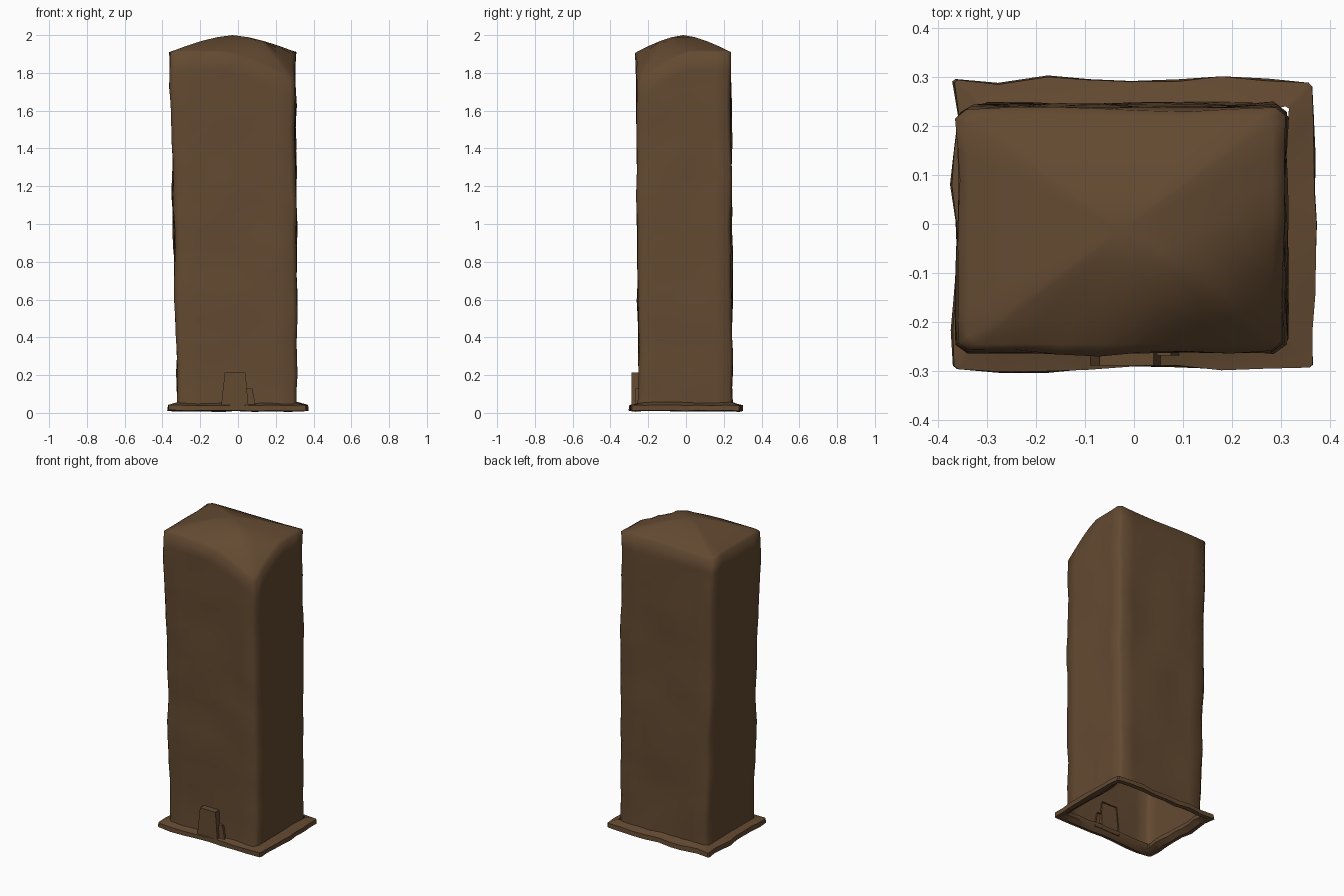
import bpy, bmesh
from mathutils import Vector, noise

old = bpy.data.objects.get("Cube")
if old:
    bpy.data.objects.remove(old)

brown = bpy.data.materials.new("earth_brown")
brown.use_nodes = True
colour = (0.125, 0.068, 0.031, 1)
brown.diffuse_color = colour
bsdf = brown.node_tree.nodes["Principled BSDF"]
bsdf.inputs["Base Color"].default_value = colour
bsdf.inputs["Roughness"].default_value = 0.9


def perimeter(n, reach):
    """Unit square outline, counter-clockwise, with slightly cut corners."""
    steps = [reach * (2 * i / (n - 1) - 1) for i in range(n)]
    return ([(s, -1) for s in steps] + [(1, s) for s in steps]
            + [(-s, 1) for s in steps] + [(-1, -s) for s in steps])


def wobble(p, scale, amount, vertical=0.3):
    d = noise.noise_vector(p * scale) * amount
    return p + Vector((d.x, d.y, d.z * vertical))


def loft(name, rings, angle, cap=None, closed=False):
    bm = bmesh.new()
    loops = [[bm.verts.new(p) for p in ring] for ring in rings]
    pairs = list(zip(loops, loops[1:]))
    if closed:
        pairs.append((loops[-1], loops[0]))
    for a, b in pairs:
        for i in range(len(a)):
            j = (i + 1) % len(a)
            bm.faces.new((a[i], a[j], b[j], b[i]))
    if cap:
        tip = bm.verts.new(cap)
        last = loops[-1]
        for i in range(len(last)):
            bm.faces.new((last[i], last[(i + 1) % len(last)], tip))
    return finish(name, bm, angle)


def finish(name, bm, angle):
    bmesh.ops.recalc_face_normals(bm, faces=bm.faces)
    mesh = bpy.data.meshes.new(name)
    bm.to_mesh(mesh)
    bm.free()
    mesh.materials.append(brown)
    obj = bpy.data.objects.new(name, mesh)
    bpy.context.collection.objects.link(obj)
    bpy.ops.object.select_all(action='DESELECT')
    obj.select_set(True)
    bpy.context.view_layer.objects.active = obj
    bpy.ops.object.shade_smooth_by_angle(angle=angle)
    return obj


def roof_height(u, v):
    """Low dome whose front right corner has slumped."""
    slump = max(0, ((u - v) / 2 - 0.4) / 0.6) ** 1.4
    return 2 - 0.09 * max(abs(u), abs(v)) ** 1.5 - 0.17 * slump


def tower_point(u, v, z):
    t = z / 1.9
    left, right = -0.32 - 0.04 * t, 0.31 - 0.005 * t
    front, back = -0.25 - 0.012 * t, 0.245 - 0.01 * t
    return Vector(((left + right) / 2 + u * (right - left) / 2,
                   (front + back) / 2 + v * (back - front) / 2, z))


# Tower: uneven walls, open underneath, closed by the dome
outline = perimeter(8, 0.93)
levels = 20
rings = []
for k in range(levels + 1):
    t = k / levels
    rings.append([wobble(tower_point(u, v, 0.03 + t * (roof_height(u, v) - 0.03)), 5, 0.012)
                  for u, v in outline])
for s in (0.93, 0.75, 0.5, 0.25):
    rings.append([tower_point(u * s, v * s, roof_height(u * s, v * s))
                  for u, v in outline])
loft("tower", rings, 1.5, cap=tower_point(0, 0, 2))

# Base flange: ragged thin ring around the foot
edge = perimeter(9, 0.98)
profile = [(0.31, 0.24, 0.055), (0.345, 0.27, 0.045), (0.365, 0.293, 0.04),
           (0.367, 0.295, 0.012), (0.34, 0.272, 0.008), (0.31, 0.245, 0.03)]
rings = []
for x, y, z in profile:
    ring = []
    for u, v in edge:
        p = wobble(Vector((u * x, v * y, z)), 9, 0.014, 0.5)
        p.z = max(p.z, 0)
        ring.append(p)
    rings.append(ring)
loft("base_flange", rings, 0.7, closed=True)


# Doorway: tapered block with a small broken step beside it
def front_block(name, x0, x1, top0, top1, z0, z1, y0):
    bm = bmesh.new()
    corners = [(x0, z0), (x1, z0), (top1, z1), (top0, z1)]
    front = [bm.verts.new((x, y0, z)) for x, z in corners]
    back = [bm.verts.new((x, -0.24, z)) for x, z in corners]
    bm.faces.new(front)
    for i in range(len(front)):
        j = (i + 1) % len(front)
        bm.faces.new((front[i], back[i], back[j], front[j]))
    finish(name, bm, 0.5)


front_block("doorway", -0.09, 0.055, -0.07, 0.04, 0.03, 0.215, -0.288)
front_block("door_step", 0.045, 0.095, 0.045, 0.075, 0.03, 0.13, -0.268)
